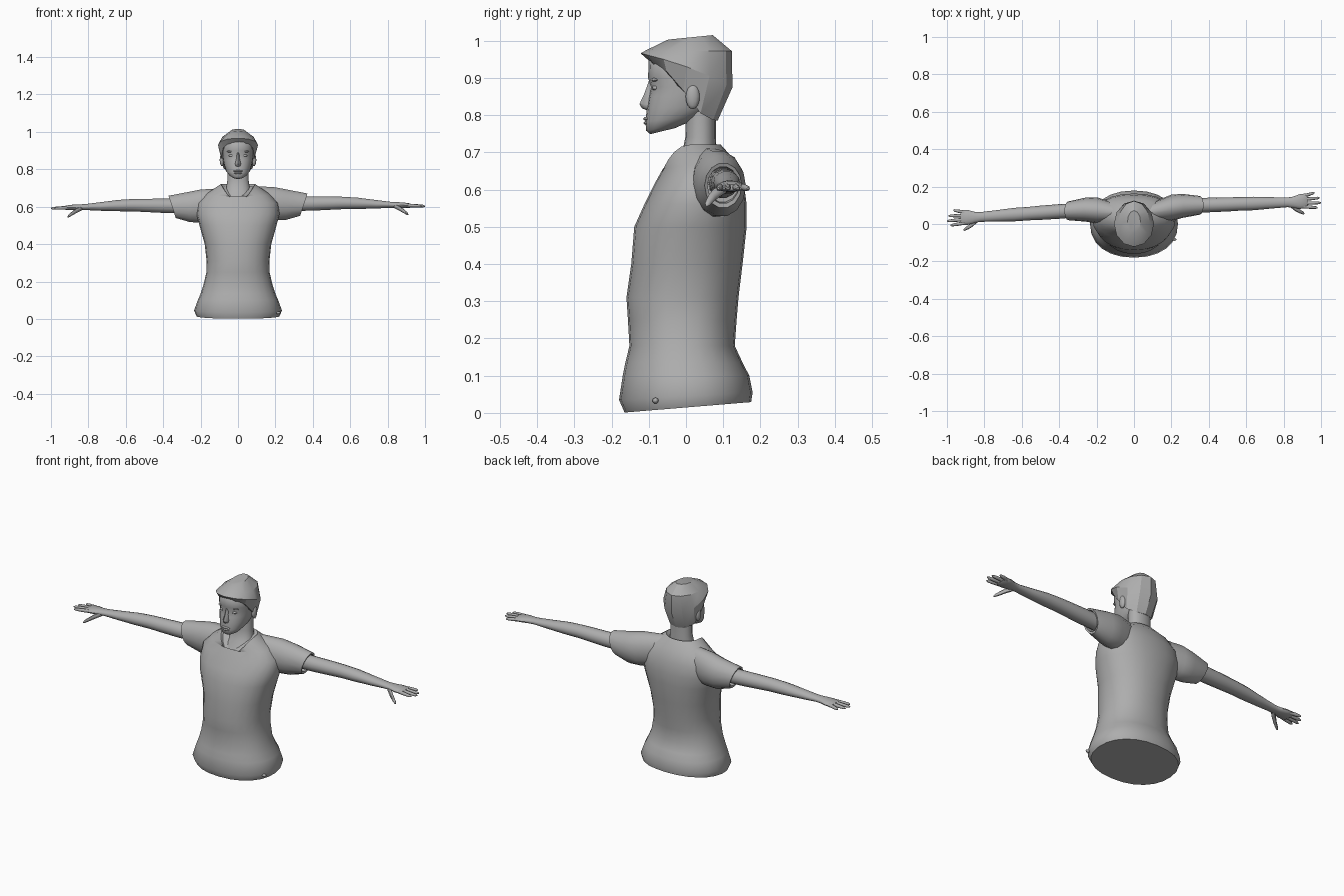
import bpy, bmesh, math
from mathutils import Vector

grey = bpy.data.materials.new("plain grey")
grey.diffuse_color = (0.42, 0.42, 0.42, 1)


def finish(name, bm, angle=50):
    bmesh.ops.recalc_face_normals(bm, faces=bm.faces)
    mesh = bpy.data.meshes.new(name)
    bm.to_mesh(mesh)
    bm.free()
    mesh.materials.append(grey)
    ob = bpy.data.objects.new(name, mesh)
    bpy.context.collection.objects.link(ob)
    bpy.ops.object.select_all(action='DESELECT')
    ob.select_set(True)
    bpy.context.view_layer.objects.active = ob
    bpy.ops.object.shade_smooth_by_angle(angle=math.radians(angle))
    return ob


def loft(name, rings, angle=50):
    """Skin a list of equal-length point rings and cap both ends."""
    bm = bmesh.new()
    vs = [[bm.verts.new(p) for p in r] for r in rings]
    n = len(rings[0])
    for a, b in zip(vs, vs[1:]):
        for i in range(n):
            j = (i + 1) % n
            bm.faces.new((a[i], a[j], b[j], b[i]))
    bm.faces.new(vs[0])
    bm.faces.new(vs[-1])
    return finish(name, bm, angle)


def spow(v, p):
    return math.copysign(abs(v) ** p, v)


def level(z, hw, yf, yb, tilt=0.0, n=24, e=2.2):
    """Horizontal oval ring; tilt raises the back and lowers the front."""
    out = []
    for i in range(n):
        a = 2 * math.pi * i / n
        c, s = spow(math.sin(a), 2 / e), -spow(math.cos(a), 2 / e)
        out.append(Vector((hw * c, (yf + yb) / 2 + (yb - yf) / 2 * s, z + tilt * s)))
    return out


def across(x, yc, zc, ry, rz, slant=0.0, n=14, sx=1):
    """Upright oval ring facing along x."""
    out = []
    for i in range(n):
        a = 2 * math.pi * i / n
        out.append(Vector((sx * (x + slant * math.sin(a)),
                           yc + ry * math.cos(a), zc + rz * math.sin(a))))
    return out


def blob(name, loc, size):
    bm = bmesh.new()
    bmesh.ops.create_uvsphere(bm, u_segments=12, v_segments=8, radius=1)
    for v in bm.verts:
        v.co = Vector([v.co[k] * size[k] + loc[k] for k in range(3)])
    return finish(name, bm)


# shirt body, with a V-shaped collar as its last ring
body = [(.015, .222, -.165, .175, .014), (.045, .235, -.18, .179, .01),
        (.10, .215, -.17, .17, 0), (.135, .2, -.163, .152, 0),
        (.18, .185, -.152, .131, 0), (.25, .169, -.156, .136, 0),
        (.31, .168, -.16, .141, 0), (.40, .178, -.147, .152, 0),
        (.50, .206, -.139, .163, 0), (.56, .222, -.112, .163, 0),
        (.62, .215, -.082, .155, 0), (.668, .17, -.062, .13, .012)]
rings = [level(*r) for r in body]
collar = level(.715, .092, -.07, .093)
for p in collar:
    f = max(0, (.012 - p.y) / .082)
    p.z += .006 * (1 - f) - .08 * f ** 2.5
inner = [Vector((p.x * .9, .012 + (p.y - .012) * .9, p.z - .01)) for p in collar]
loft("shirt_body", rings + [collar, inner])
blob("hip_button", (.215, -.082, .033), (.012, .008, .008))

# neck
loft("neck", [level(*r, n=18) for r in
              [(.59, .12, -.075, .08), (.64, .088, -.055, .082),
               (.685, .066, -.013, .084), (.74, .058, -.002, .08),
               (.81, .058, 0, .08)]])

# head
loft("head", [level(*r, n=20) for r in
              [(.757, .026, -.096, -.03, .008), (.768, .046, -.107, .0, .010),
               (.79, .064, -.109, .045, .008), (.82, .074, -.105, .075, 0),
               (.85, .08, -.1, .09, 0), (.875, .083, -.094, .1, 0),
               (.9, .085, -.102, .105, 0), (.95, .085, -.1, .1, 0),
               (.98, .05, -.06, .07, 0)]], 60)
loft("nose", [level(*r, n=8, e=1.6) for r in
              [(.892, .007, -.1, -.07), (.86, .010, -.111, -.07),
               (.83, .017, -.125, -.07), (.819, .016, -.119, -.07),
               (.814, .01, -.108, -.07)]], 40)
blob("upper_lip", (0, -.102, .79), (.026, .013, .006))
blob("lower_lip", (0, -.102, .779), (.022, .012, .006))
for side, sx in (("left", -1), ("right", 1)):
    blob(side + "_eye", (sx * .034, -.081, .873), (.016, .01, .007))
    blob(side + "_brow", (sx * .036, -.082, .895), (.024, .011, .006))
    blob(side + "_ear", (sx * .086, .018, .85), (.012, .019, .034))

# hair: faceted cap whose lower edge drops from forehead to nape
edge = [.945, .935, .918, .865, .805, .787, .785]
widest = [.966, .962, .95, .93, .905, .88, .875]


def hair_ring(heights, hw, yf, yb):
    ring = level(0, hw, yf, yb, n=12, e=2)
    for i, p in enumerate(ring):
        p.z = heights[min(i, 12 - i)]
    return ring


loft("hair", [hair_ring(edge, .09, -.098, .085),
              hair_ring(widest, .107, -.122, .125),
              level(.973, .084, -.108, .123, -.001, n=12, e=2),
              level(1.009, .035, -.048, .072, .006, n=12, e=2)], 28)

# sleeves, arms and hands; the two arms point slightly different ways
for side, sx in (("left", -1), ("right", 1)):
    lift = .006 * sx

    def yc(x):
        return .088 + .034 * x if sx > 0 else .095 - .07 * x

    def part(name, rows, n=14):
        loft(side + "_" + name,
             [across(x, yc(x) + dy, z + lift, ry, rz, sl, n, sx)
              for x, dy, z, ry, rz, sl in rows])

    part("sleeve", [(.07, -.03, .62, .045, .088, 0), (.2, -.008, .61, .07, .09, 0),
                    (.26, 0, .604, .064, .083, .005), (.352, 0, .605, .05, .061, .02),
                    (.35, 0, .606, .042, .05, .018), (.31, 0, .606, .042, .046, 0)])
    part("arm", [(.28, 0, .61, .038, .04, 0), (.4, 0, .611, .039, .039, 0),
                 (.5, 0, .613, .038, .036, 0), (.56, 0, .614, .036, .034, 0),
                 (.64, 0, .612, .036, .031, 0), (.74, 0, .607, .03, .023, 0),
                 (.82, 0, .604, .026, .016, 0), (.85, 0, .603, .029, .016, 0),
                 (.885, .002, .602, .039, .015, 0), (.92, .004, .6, .04, .012, 0),
                 (.927, .004, .6, .034, .008, 0)])
    # four fingers: start offset, end offset, tip
    for k, (y0, y1, tip) in enumerate([(-.026, -.034, .982), (-.007, -.009, 1.0),
                                       (.013, .018, .992), (.031, .046, .966)]):
        rows = []
        for t, r in ((0, .0095), (.5, .009), (.88, .007), (1, .003)):
            x = .905 + (tip - .905) * t
            rows.append((x, y0 + (y1 - y0) * t, .601 - .004 * t, r, r, 0))
        part("finger_%d" % (k + 1), rows, 8)
    part("thumb", [(.835, -.012, .598, .014, .012, 0), (.862, -.034, .586, .014, .013, 0),
                   (.885, -.05, .571, .011, .011, 0), (.905, -.06, .557, .008, .008, 0),
                   (.911, -.063, .552, .003, .003, 0)], 8)
